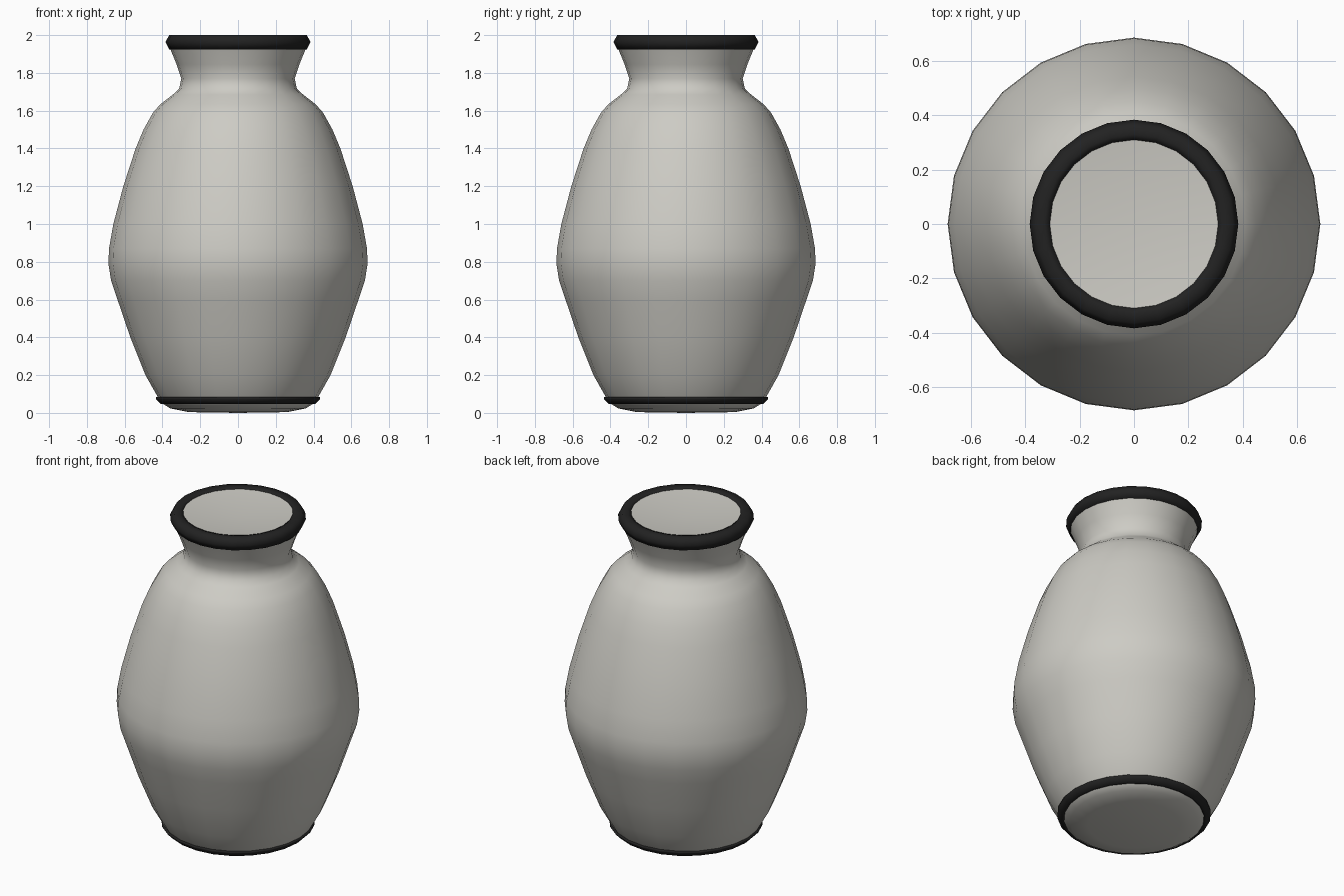
import bpy, bmesh, math

if "Cube" in bpy.data.objects:
    bpy.data.objects.remove(bpy.data.objects["Cube"])

SIDES = 24


def material(name, rgb):
    m = bpy.data.materials.new(name)
    m.diffuse_color = (*rgb, 1.0)
    m.use_nodes = True
    m.node_tree.nodes["Principled BSDF"].inputs["Base Color"].default_value = m.diffuse_color
    return m


def lathe(name, profile, mat, closed=False):
    """Revolve (radius, z) points around z; radius 0 becomes a pole."""
    bm = bmesh.new()
    rings = []
    for r, z in profile:
        if r == 0:
            rings.append([bm.verts.new((0, 0, z))] * SIDES)
        else:
            rings.append([bm.verts.new((r * math.cos(math.tau * i / SIDES),
                                        r * math.sin(math.tau * i / SIDES), z))
                          for i in range(SIDES)])
    pairs = list(zip(rings, rings[1:]))
    if closed:
        pairs.append((rings[-1], rings[0]))
    for a, b in pairs:
        for i in range(SIDES):
            j = (i + 1) % SIDES
            corners = list(dict.fromkeys((a[i], a[j], b[j], b[i])))
            bm.faces.new(corners).smooth = True
    bmesh.ops.recalc_face_normals(bm, faces=bm.faces)
    mesh = bpy.data.meshes.new(name)
    bm.to_mesh(mesh)
    bm.free()
    mesh.materials.append(mat)
    obj = bpy.data.objects.new(name, mesh)
    bpy.context.collection.objects.link(obj)
    return obj


clay = material("warm grey glaze", (0.61, 0.60, 0.555))
black = material("black trim", (0.016, 0.016, 0.016))

# Vase body from the base centre up to the neck
lathe("vase_body", [
    (0, 0.0), (0.26, 0.004), (0.36, 0.024), (0.40, 0.05), (0.425, 0.085),
    (0.49, 0.20), (0.57, 0.40), (0.638, 0.60), (0.672, 0.70), (0.686, 0.79),
    (0.683, 0.87), (0.66, 1.0), (0.607, 1.20), (0.542, 1.40), (0.50, 1.50),
    (0.45, 1.59), (0.41, 1.635), (0.345, 1.685), (0.312, 1.715),
    (0.30, 1.77), (0.325, 1.845), (0.36, 1.93)], clay)

# Shallow dished lid set inside the rim
lathe("mouth_lid", [(0, 1.96), (0.315, 1.993)], clay)

# Dark rim band
lathe("rim_band", [
    (0.31, 1.994), (0.33, 2.0), (0.364, 2.0), (0.384, 1.964),
    (0.364, 1.925), (0.33, 1.925)], black, closed=True)

# Dark foot band
lathe("foot_band", [
    (0.392, 0.047), (0.408, 0.046), (0.434, 0.073), (0.433, 0.083),
    (0.415, 0.083)], black, closed=True)
